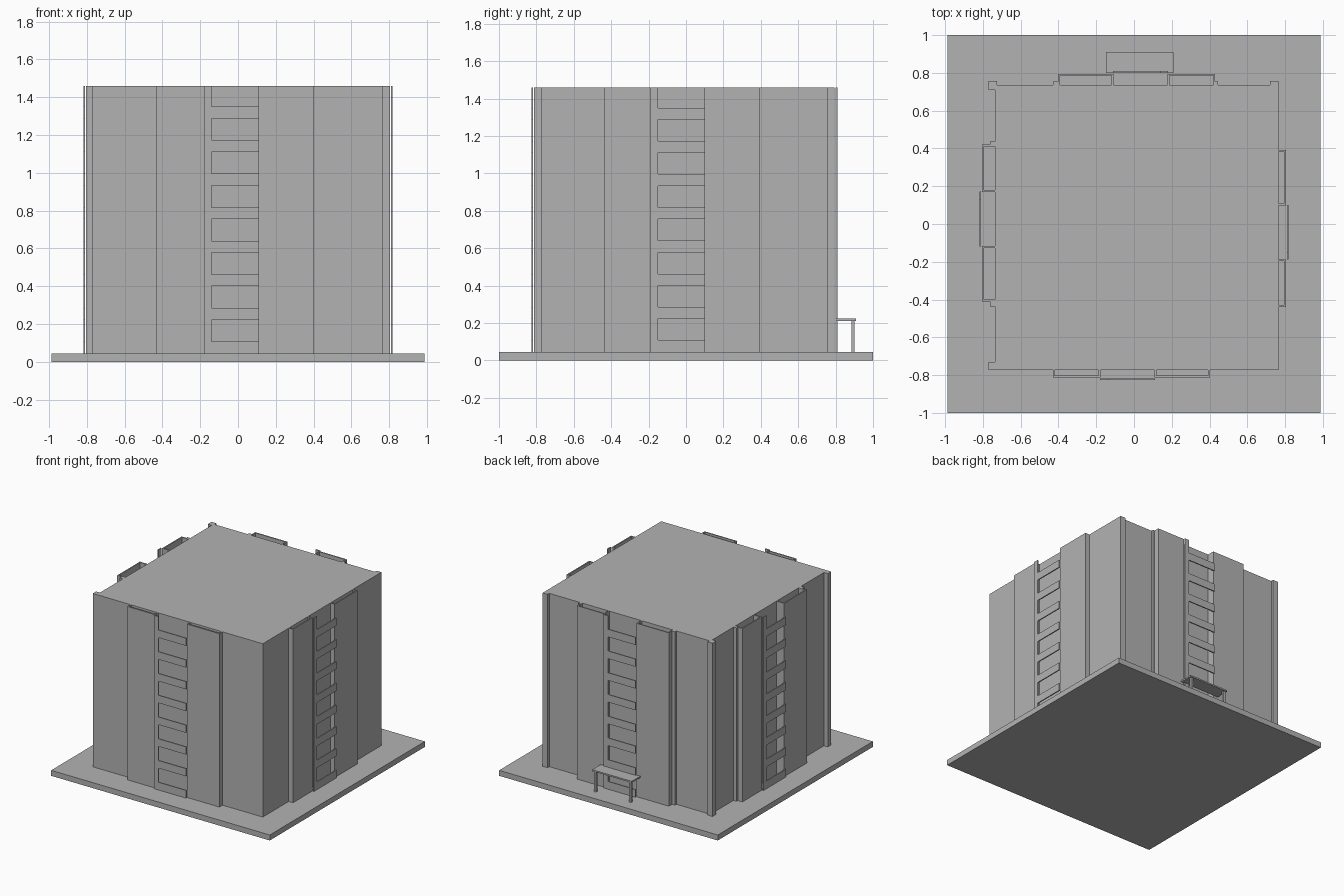
import bpy
import bmesh
from math import pi
from mathutils import Matrix, Vector

cube = bpy.data.objects.get("Cube")
if cube:
    bpy.data.objects.remove(cube, do_unlink=True)

# Single concrete colour
concrete = bpy.data.materials.new("concrete_grey")
concrete.use_nodes = True
colour = (0.45, 0.45, 0.45, 1)
concrete.diffuse_color = colour
concrete.node_tree.nodes["Principled BSDF"].inputs["Base Color"].default_value = colour

GROUND, TOP = 0.045, 1.46
CENTRE = Matrix.Translation((0, -0.009, 0))


def prism(name, outline, extrusion, matrix=Matrix()):
    """Extrude a flat outline of 3D points along a vector."""
    bm = bmesh.new()
    face = bm.faces.new([bm.verts.new(p) for p in outline])
    made = bmesh.ops.extrude_face_region(bm, geom=[face])["geom"]
    moved = [v for v in made if isinstance(v, bmesh.types.BMVert)]
    bmesh.ops.translate(bm, verts=moved, vec=Vector(extrusion))
    bmesh.ops.recalc_face_normals(bm, faces=bm.faces)
    bm.transform(matrix)
    mesh = bpy.data.meshes.new(name)
    bm.to_mesh(mesh)
    bm.free()
    mesh.materials.append(concrete)
    obj = bpy.data.objects.new(name, mesh)
    bpy.context.collection.objects.link(obj)
    return obj


def box(name, x, y, z, matrix=Matrix()):
    corners = [(x[0], y[0], z[0]), (x[1], y[0], z[0]), (x[1], y[1], z[0]), (x[0], y[1], z[0])]
    return prism(name, corners, (0, 0, z[1] - z[0]), matrix)


def facade_panel(name, a, b, matrix):
    """Thin panel with side returns, open at the top."""
    t, wall, out = 0.01, -0.73, -0.804
    plan = [(a, wall), (a, out), (b, out), (b, wall),
            (b - t, wall), (b - t, out + t), (a + t, out + t), (a + t, wall)]
    prism(name, [(x, y, GROUND) for x, y in plan], (0, 0, TOP - GROUND), matrix)


def window_bay(name, matrix):
    """Thin sheet with a column of window openings on one edge."""
    left, jamb, right, out = -0.18, -0.14, 0.11, -0.818
    outline = [(left, GROUND), (right, GROUND)]
    for i in range(8):
        sill = 0.108 + i * 0.1775
        outline += [(right, sill), (jamb, sill)]
        if i < 7:
            head = sill + 0.115
            outline += [(jamb, head), (right, head)]
    outline += [(jamb, TOP), (left, TOP)]
    prism(name, [(x, out, z) for x, z in outline], (0, 0.009, 0), matrix)


# Ground slab and main block
box("ground_slab", (-0.987, 0.987), (-1, 1), (0, GROUND))
box("main_block", (-0.735, 0.765), (-0.773, 0.735), (GROUND, TOP))

# Corner posts
HEIGHT = (GROUND, TOP)
box("back_right_post", (-0.77, -0.725), (0.71, 0.757), HEIGHT)
box("back_left_post", (0.72, 0.765), (0.71, 0.757), HEIGHT)
box("front_right_post", (-0.77, -0.725), (-0.773, -0.73), HEIGHT)

# The same facade turned onto all four sides
for i, side in enumerate(("front", "left", "back", "right")):
    turn = CENTRE @ Matrix.Rotation(i * pi / 2, 4, "Z")
    facade_panel(side + "_panel_a", -0.43, -0.178, turn)
    facade_panel(side + "_panel_b", 0.108, 0.402, turn)
    window_bay(side + "_window_bay", turn)
    box(side + "_pilaster_a", (-0.446, -0.43), (-0.763, -0.72), HEIGHT, turn)
    box(side + "_pilaster_b", (0.402, 0.428), (-0.763, -0.72), HEIGHT, turn)

# Entrance canopy at the back
box("canopy_roof", (-0.147, 0.21), (0.80, 0.91), (0.212, 0.224))
for name, x in (("right", -0.137), ("left", 0.182)):
    box("canopy_leg_" + name, (x, x + 0.018), (0.884, 0.902), (GROUND, 0.212))
